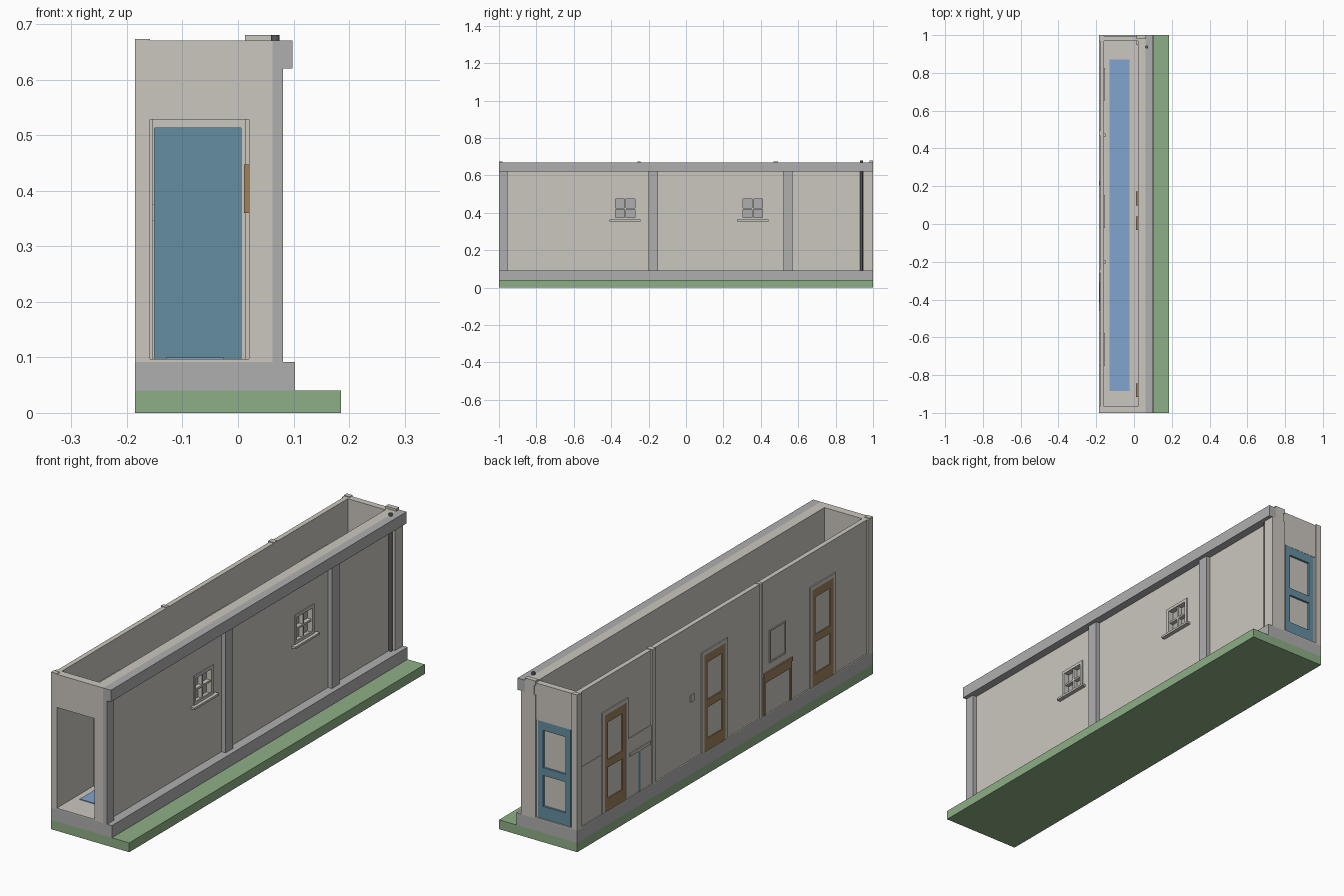
import bpy
import math

if "Cube" in bpy.data.objects:
    bpy.data.objects.remove(bpy.data.objects["Cube"])


def material(name, r, g, b):
    m = bpy.data.materials.new(name)
    m.use_nodes = True
    m.diffuse_color = (r, g, b, 1)
    m.node_tree.nodes["Principled BSDF"].inputs["Base Color"].default_value = (r, g, b, 1)
    return m


BEIGE = material("beige_plaster", .6, .57, .52)
GREY = material("grey_stone", .43, .43, .43)
GREEN = material("grass_green", .27, .43, .24)
RUG = material("rug_blue", .22, .37, .62)
TEAL = material("door_teal", .13, .275, .35)
BROWN = material("wood_brown", .35, .22, .11)
DARK = material("pipe_dark_grey", .1, .1, .1)


def box(name, mat, x, y, z):
    """Axis-aligned box from three (low, high) ranges."""
    spans = (x, y, z)
    bpy.ops.mesh.primitive_cube_add(size=1, location=[(a + b) / 2 for a, b in spans])
    ob = bpy.context.object
    ob.name = name
    ob.scale = [b - a for a, b in spans]
    bpy.ops.object.transform_apply(location=False, rotation=False, scale=True)
    ob.data.materials.append(mat)
    return ob


def around(c, half):
    return (c - half, c + half)


def frame(name, mat, x, y, z, w, foot=True):
    """Rectangular border in the y-z plane, w wide."""
    box(name + "_side_a", mat, x, (y[0], y[0] + w), z)
    box(name + "_side_b", mat, x, (y[1] - w, y[1]), z)
    inner = (y[0] + w, y[1] - w)
    box(name + "_head", mat, x, inner, (z[1] - w, z[1]))
    if foot:
        box(name + "_foot", mat, x, inner, (z[0], z[0] + w))


LENGTH = (-1, 1)
FLOOR, TOP = .097, .67
WALL_Z = (.092, TOP)
OUT, IN = -.179, -.158     # faces of the left wall

# Ground, base and floor
box("grass", GREEN, (-.185, .185), LENGTH, (0, .04))
box("foundation", GREY, (-.185, .103), LENGTH, (.04, .092))
box("floor", BEIGE, (-.185, .02), LENGTH, (.092, FLOOR))
box("rug", RUG, (-.13, -.025), (-.885, .87), (FLOOR, .1))

# Right wall with window openings
wall = box("right_wall", BEIGE, (.02, .062), LENGTH, WALL_Z)
WINDOWS = (-.325, .357)
WIN_Z = (.37, .475)
for c in WINDOWS:
    cutter = box("cutter", BEIGE, (0, .1), around(c, .052), WIN_Z)
    cutter.hide_render = True
    mod = wall.modifiers.new("opening", 'BOOLEAN')
    mod.operation = 'DIFFERENCE'
    mod.object = cutter
    bpy.context.view_layer.objects.active = wall
    bpy.ops.object.modifier_apply(modifier=mod.name)
    bpy.data.objects.remove(cutter)

# Windows: pane, bars, frame and sill
for c in WINDOWS:
    box("window_pane", GREY, (.036, .042), around(c, .052), WIN_Z)
    box("window_upright", BEIGE, (.03, .06), around(c, .004), WIN_Z)
    box("window_crossbar", BEIGE, (.03, .06), around(c, .052), around(.422, .004))
    frame("window_frame", BEIGE, (.06, .066), around(c, .065), (.362, .488), .013)
    box("window_sill", BEIGE, (.06, .08), around(c, .083), (.354, .363))

# Outer pillars, beam and end block
for y in ((-1, -.955), (-.2, -.15), (.52, .57)):
    box("outer_pillar", GREY, (.06, .081), y, (.092, .62))
box("roof_beam", GREY, (.062, .098), LENGTH, (.62, TOP))
box("end_block", BEIGE, (.013, .081), (.947, 1), (.092, .62))
box("end_block_cap", BEIGE, (.013, .063), (.98, 1), (.66, .68))

# Drain pipe
bpy.ops.mesh.primitive_cylinder_add(vertices=16, radius=.008, depth=.588,
                                    location=(.067, .937, .386))
pipe = bpy.context.object
pipe.name = "drain_pipe"
pipe.data.materials.append(DARK)
bpy.ops.object.shade_smooth_by_angle(angle=math.radians(40))

# Left wall with pilasters
box("left_wall", BEIGE, (OUT, IN), LENGTH, WALL_Z)
for y in (around(.48, .012), around(-.25, .008), (-1, -.98), (.98, 1)):
    box("left_pilaster", BEIGE, (-.185, IN), y, (.092, TOP + .003))

# Front wall with open doorway
FRONT = (-1, -.965)
box("front_lintel", BEIGE, (-.185, .02), FRONT, (.528, TOP))
box("front_jamb", BEIGE, (-.185, -.165), FRONT, (FLOOR, .528))

# Back wall with door
BACK = (.968, .992)
box("back_lintel", BEIGE, (-.185, .02), (.968, .995), (.513, TOP))
box("back_jamb_outer", BEIGE, (-.185, -.15), BACK, (FLOOR, .513))
box("back_jamb_inner", BEIGE, (.005, .02), BACK, (FLOOR, .513))
box("back_door_core", TEAL, (-.15, .005), (.972, .982), (FLOOR, .513))
PANELS = ((.15, .282), (.315, .475))
RAILS = ((FLOOR, .15), (.282, .315), (.475, .513))
for z in PANELS:
    box("back_door_panel", BEIGE, (-.125, -.02), (.982, .985), z)
for z in RAILS:
    box("back_door_rail", TEAL, (-.125, -.02), (.982, .994), z)
for x in ((-.15, -.125), (-.02, .005)):
    box("back_door_stile", TEAL, x, (.982, .994), (FLOOR, .513))

# Side doors, on both faces of the left wall
for c in (.74, .066, -.665):
    for side, x_trim, x_door in (("outer", (-.184, OUT), (-.183, OUT)),
                                 ("inner", (IN, -.153), (IN, -.154))):
        name = side + "_side_door"
        frame(name + "_trim", BEIGE, x_trim, around(c, .087), (FLOOR, .528), .016, False)
        for s in (-1, 1):
            box(name + "_stile", BROWN, x_door, around(c + s * .06, .011), (FLOOR, .512))
        for z in RAILS:
            box(name + "_rail", BROWN, x_door, around(c, .049), (z[0], min(z[1], .512)))

# Fittings on the outer left wall
PLATE = (-.183, OUT)
for y in ((.83, .98), (.492, .653)):
    box("wainscot", BEIGE, (-.181, OUT), y, (FLOOR, .35))
box("shelf_top", BEIGE, (-.185, OUT), (.5, .64), (.272, .285))
box("shelf_leg", TEAL, PLATE, around(.575, .006), (FLOOR, .272))
box("mantel_top", BROWN, (-.185, OUT), (-.46, -.262), (.262, .278))
box("mantel_apron", BROWN, PLATE, (-.455, -.267), (.235, .262))
for y in (-.272, -.45):
    box("mantel_leg", BROWN, PLATE, around(y, .005), (FLOOR, .235))
frame("wall_picture", BEIGE, PLATE, (-.416, -.306), (.31, .45), .006)
box("light_switch", BEIGE, PLATE, around(.215, .012), around(.36, .015))

# Fittings inside the hall
for y in (.47, -.2):
    box("inner_switch", BEIGE, (IN, -.15), around(y, .01), around(.36, .015))
for y in (.135, .005, -.88):
    box("hall_picture", BEIGE, (.014, .02), around(y, .03), (.365, .44))
    frame("hall_picture_frame", BROWN, (.011, .02), around(y, .036), (.36, .447), .006)
